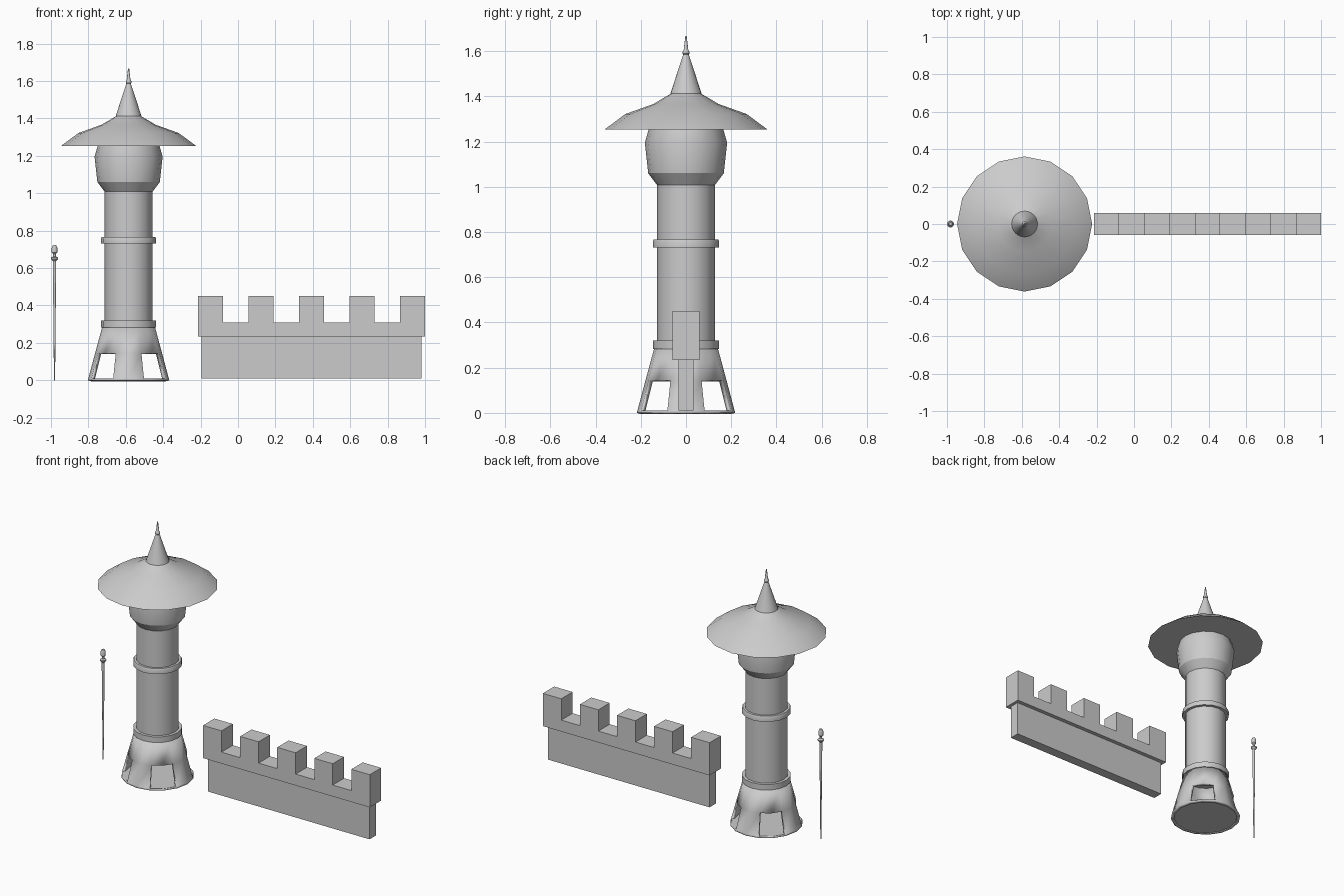
import bpy, bmesh, math

if "Cube" in bpy.data.objects:
    bpy.data.objects.remove(bpy.data.objects["Cube"])

stone = bpy.data.materials.new("grey_stone")
stone.diffuse_color = (0.6, 0.6, 0.6, 1)
stone.use_nodes = True
stone.node_tree.nodes["Principled BSDF"].inputs["Base Color"].default_value = stone.diffuse_color
TOWER_X, POLE_X = -0.585, -0.981


def finish(name, bm, smooth=True):
    me = bpy.data.meshes.new(name)
    bm.to_mesh(me)
    bm.free()
    me.materials.append(stone)
    if smooth:
        me.shade_smooth()
        me.set_sharp_from_angle(angle=math.radians(28))
    ob = bpy.data.objects.new(name, me)
    bpy.context.collection.objects.link(ob)
    return ob


def lathe(name, x, profile, sides=16, caps=True, skip=None):
    """Spin (radius, height) points, listed upwards, about a vertical axis."""
    bm = bmesh.new()
    rings = []
    for r, z in profile:
        rings.append([bm.verts.new((x + r * math.cos(2 * math.pi * i / sides),
                                    r * math.sin(2 * math.pi * i / sides), z))
                      for i in range(sides)])
    for row in range(len(rings) - 1):
        a, b = rings[row], rings[row + 1]
        for i in range(sides):
            if skip and skip(row, i):
                continue
            j = (i + 1) % sides
            bm.faces.new((a[i], a[j], b[j], b[i]))
    if caps:
        bm.faces.new(rings[0][::-1])
        bm.faces.new(rings[-1])
    return finish(name, bm)


# Flared hollow base with four diagonal openings, and its floor
base = lathe("tower_base", TOWER_X,
             [(0.218, 0), (0.215, 0.01), (0.179, 0.145), (0.141, 0.285)],
             caps=False, skip=lambda row, i: row == 1 and i % 4 in (1, 2))
wall = base.modifiers.new("wall_thickness", 'SOLIDIFY')
wall.thickness = 0.02
wall.offset = -1
lathe("base_floor", TOWER_X, [(0.217, 0), (0.212, 0.008)])

# Shaft and its two bands
lathe("tower_shaft", TOWER_X, [(0.128, 0.28), (0.128, 1.012)])
lathe("lower_band", TOWER_X, [(0.147, 0.283), (0.147, 0.32)])
lathe("upper_band", TOWER_X, [(0.147, 0.732), (0.147, 0.758), (0.143, 0.767)])

# Swelling head under the roof
lathe("tower_head", TOWER_X,
      [(0.128, 1.008), (0.167, 1.06), (0.182, 1.195), (0.164, 1.258)])

# Wide roof, spire and finial
lathe("roof", TOWER_X,
      [(0.361, 1.253), (0.268, 1.322), (0.145, 1.366), (0.064, 1.414)])
lathe("spire", TOWER_X, [(0.069, 1.412), (0.011, 1.59)], 24)
lathe("finial", TOWER_X, [(0.010, 1.583), (0.015, 1.589), (0.015, 1.598),
                          (0.010, 1.607), (0.003, 1.668)], 16)

# Slender pole with collar and knob
lathe("pole", POLE_X, [(0.003, 0), (0.009, 0.645)], 12)
lathe("pole_collar", POLE_X, [(0.010, 0.638), (0.019, 0.649), (0.019, 0.656),
                              (0.007, 0.662), (0.007, 0.682)], 12)
lathe("pole_knob", POLE_X, [(0.008, 0.675), (0.015, 0.683), (0.015, 0.708),
                            (0.009, 0.722)], 12)

# Thinner lower wall
bm = bmesh.new()
bmesh.ops.create_cube(bm, size=1)
for v in bm.verts:
    v.co = (0.393 + v.co.x * 1.174, v.co.y * 0.066, 0.123 + v.co.z * 0.226)
finish("lower_wall", bm, False)

# Battlement outline, extruded through the wall thickness
LEFT, RIGHT, TOOTH = -0.213, 1.0, 0.134
pitch = (RIGHT - LEFT - TOOTH) / 4
outline = [(RIGHT, 0.235), (LEFT, 0.235)]
for k in range(5):
    x = LEFT + k * pitch
    if k:
        outline.append((x, 0.31))
    outline += [(x, 0.45), (x + TOOTH, 0.45)]
    if k < 4:
        outline.append((x + TOOTH, 0.31))
bm = bmesh.new()
face = bm.faces.new([bm.verts.new((x, -0.059, z)) for x, z in outline])
res = bmesh.ops.extrude_face_region(bm, geom=[face])
for v in res["geom"]:
    if isinstance(v, bmesh.types.BMVert):
        v.co.y = 0.059
bmesh.ops.recalc_face_normals(bm, faces=bm.faces)
finish("battlement", bm, False)
